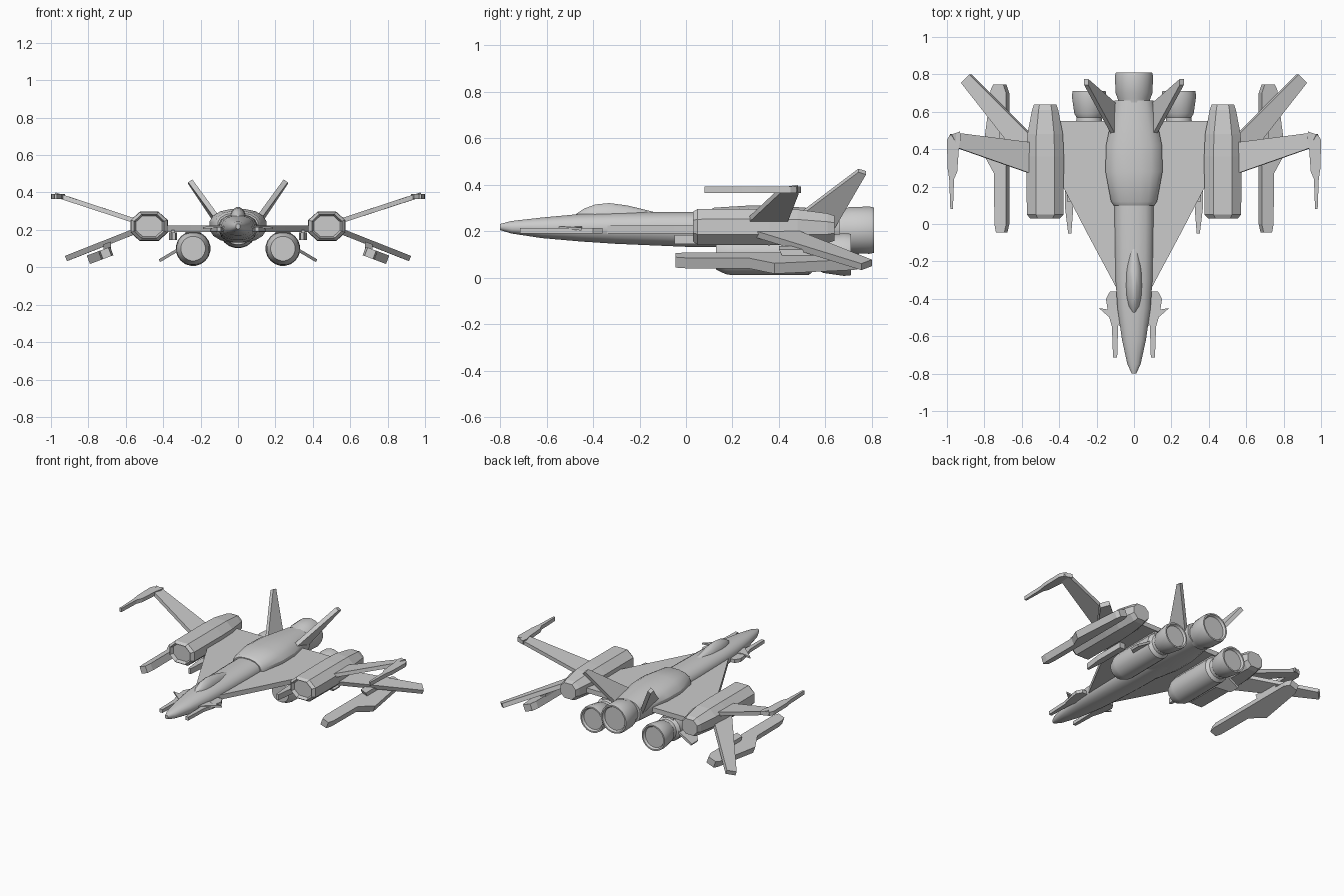
import bpy, math
from mathutils import Vector

OCT = [(1, .42), (.5, 1), (-.5, 1), (-1, .42), (-1, -.42), (-.5, -1), (.5, -1), (1, -.42)]


def oval(n, e=2.0):
    pts = []
    for i in range(n):
        a = 2 * math.pi * (i + .5) / n
        c, s = math.cos(a), math.sin(a)
        pts.append((math.copysign(abs(c) ** (2 / e), c), math.copysign(abs(s) ** (2 / e), s)))
    return pts


def make(name, verts, faces, mirror, smooth):
    me = bpy.data.meshes.new(name)
    me.from_pydata(verts, [], faces)
    import bmesh
    bm = bmesh.new()
    bm.from_mesh(me)
    bmesh.ops.recalc_face_normals(bm, faces=bm.faces)
    bm.to_mesh(me)
    bm.free()
    if smooth:
        me.polygons.foreach_set("use_smooth", [True] * len(me.polygons))
        me.set_sharp_from_angle(angle=math.radians(30))
    ob = bpy.data.objects.new(name, me)
    bpy.context.collection.objects.link(ob)
    if mirror:
        ob.modifiers.new("Mirror", 'MIRROR')
    return ob


def loft(name, profile, sections, mirror=False, smooth=True):
    """Sections along y: (y, centre x, centre z, half width, height up, height down)."""
    n, verts = len(profile), []
    for y, cx, cz, w, up, dn in sections:
        verts += [(cx + u * w, y, cz + v * (up if v > 0 else dn)) for u, v in profile]
    faces = [(k * n + i, k * n + (i + 1) % n, (k + 1) * n + (i + 1) % n, (k + 1) * n + i)
             for k in range(len(sections) - 1) for i in range(n)]
    faces += [tuple(range(n)), tuple(range(len(verts) - n, len(verts)))]
    return make(name, verts, faces, mirror, smooth)


def tube(name, x, z, rings, mirror=False):
    return loft(name, oval(20), [(y, x, z, r, r, r) for y, r in rings], mirror)


def slab(name, outline, thick, mirror=True):
    """Flat outline of 3D points thickened both ways by the vector thick."""
    t, n = Vector(thick) / 2, len(outline)
    verts = [Vector(p) + t for p in outline] + [Vector(p) - t for p in outline]
    faces = [tuple(range(n)), tuple(range(n, 2 * n))]
    faces += [(i, (i + 1) % n, n + (i + 1) % n, n + i) for i in range(n)]
    return make(name, verts, faces, mirror, False)


# Fuselage, canopy and rear spine
Z = .215
loft("fuselage", oval(16, 2.3), [
    (-.80, 0, .22, .012, .012, .015), (-.75, 0, Z, .036, .030, .025), (-.62, 0, Z, .065, .045, .045),
    (-.45, 0, Z, .09, .061, .060), (-.3, 0, Z, .1, .067, .070), (0, 0, Z, .105, .07, .083),
    (.3, 0, Z, .105, .07, .085), (.66, 0, Z, .085, .06, .08)])
loft("canopy", oval(16), [
    (-.48, 0, .25, .008, .02, .02), (-.44, 0, .25, .032, .048, .02), (-.39, 0, .25, .042, .067, .02),
    (-.33, 0, .25, .046, .073, .02), (-.25, 0, .25, .044, .062, .02), (-.13, 0, .25, .028, .032, .02)])
loft("rear_spine", oval(16, 2.3), [
    (.10, 0, .225, .11, .066, .07), (.12, 0, .225, .125, .078, .085), (.28, 0, .225, .155, .088, .095),
    (.42, 0, .225, .152, .085, .095), (.55, 0, .22, .125, .08, .09), (.66, 0, .215, .105, .075, .085)])

# Engines
tube("main_engine", 0, .205, [(.64, .085), (.67, .088), (.70, .1), (.79, .103), (.81, .098), (.81, .088), (.795, .08)])
tube("lower_engine", .24, .1, [(.13, .066), (.17, .085), (.2, .09), (.53, .088), (.55, .07), (.57, .068),
                               (.59, .08), (.68, .093), (.71, .09), (.71, .08), (.695, .072)], True)
slab("engine_pylon", [(.24, .2, .17), (.24, .54, .17), (.24, .54, .2), (.24, .14, .2)], (.08, 0, 0))
slab("engine_strake", [(.31, .36, .1), (.42, .47, .035), (.42, .54, .035), (.31, .54, .1)], (.008, 0, .014))

# Central delta wing and the small missiles under it
slab("delta_wing", [(0, -.34, .207), (.095, -.34, .207), (.25, -.05, .207), (.375, .19, .207),
                    (.42, .22, .207), (.42, .55, .207), (0, .55, .207)], (0, 0, .034))
slab("wing_missile", [(.335, -.05, .165), (.352, -.05, .165), (.368, .08, .165), (.368, .3, .165),
                      (.325, .3, .165), (.325, .08, .165)], (0, 0, .04))
slab("missile_pylon", [(.347, .12, .18), (.347, .28, .18), (.347, .28, .2), (.347, .12, .2)], (.02, 0, 0))

# Wing nacelles
loft("nacelle", OCT, [
    (.055, .475, .22, .07, .055, .055), (.03, .475, .22, .08, .064, .064), (.05, .475, .22, .098, .076, .078),
    (.36, .475, .22, .1, .077, .08), (.48, .475, .22, .095, .074, .078), (.61, .475, .215, .07, .062, .066),
    (.64, .475, .215, .06, .052, .055)], True, False)

# Upper wings with tip guns
slab("upper_wing", [(.54, .265, .245), (.94, .405, .376), (.98, .48, .388), (.93, .485, .373), (.54, .435, .245)],
     (-.008, 0, .024))
slab("upper_tip_gun", [(p[0], p[1], .379) for p in [
    (.968, .08), (.982, .08), (.988, .24), (.997, .3), (1, .45), (.985, .475), (.93, .495),
    (.925, .46), (.935, .42), (.945, .28), (.962, .24)]], (0, 0, .027))

# Lower wings with slung guns
slab("lower_wing", [(.54, .27, .197), (.92, .755, .047), (.875, .8, .064), (.54, .465, .197)], (.011, 0, .028))
slab("lower_gun", [(x, y, .085 - (x - .68) * .375) for x, y in [
    (.685, -.045), (.73, -.045), (.738, .0), (.74, .27), (.80, .38), (.785, .5), (.757, .72),
    (.745, .745), (.69, .745), (.675, .7), (.675, .0)]], (.017, 0, .045))
slab("gun_pylon", [(.7, .42, .09), (.7, .6, .09), (.7, .6, .13), (.7, .4, .13)], (.04, 0, -.015))

# Tail fins
slab("tail_fin", [(.1, .46, .25), (.1, .64, .22), (.255, .775, .452), (.255, .742, .462)], (.022, 0, -.015))

# Nose guns and canards
slab("nose_gun", [(x, y, .203) for x, y in [
    (.09, -.715), (.112, -.715), (.118, -.55), (.138, -.48), (.15, -.4), (.128, -.36), (.06, -.36), (.085, -.55)]],
     (0, 0, .024))
slab("canard", [(.07, -.55, .215), (.13, -.5, .213), (.188, -.45, .21), (.12, -.46, .213), (.07, -.44, .215)],
     (0, 0, .012))
